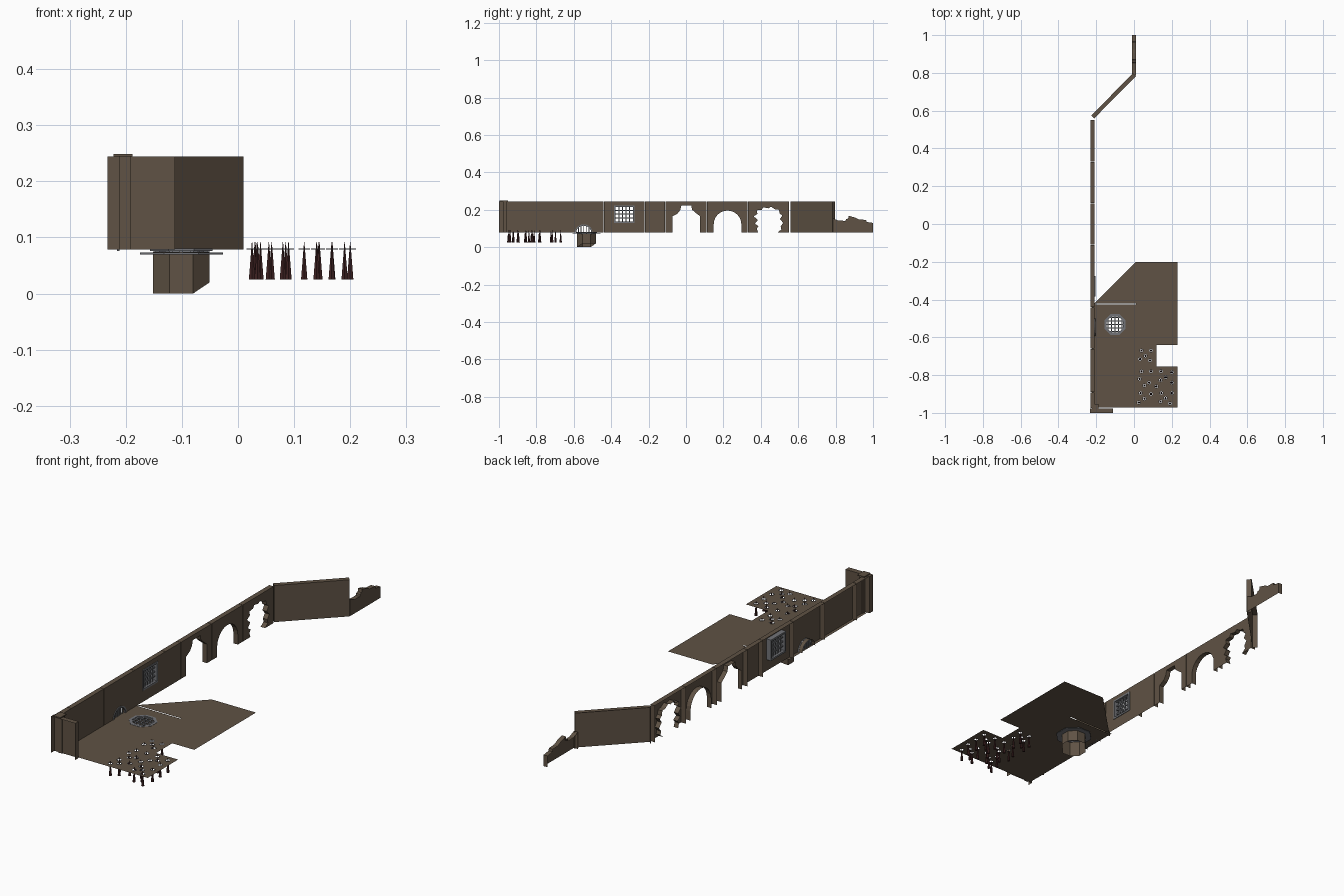
import bpy, bmesh, math
from mathutils import Vector

if "Cube" in bpy.data.objects:
    bpy.data.objects.remove(bpy.data.objects["Cube"])

B, T = 0.079, 0.244          # floor level and wall top


def material(name, rgb):
    m = bpy.data.materials.new(name)
    m.diffuse_color = (*rgb, 1)
    m.use_nodes = True
    m.node_tree.nodes["Principled BSDF"].inputs["Base Color"].default_value = m.diffuse_color
    return m


STONE = material("brown_stone", (0.115, 0.085, 0.058))
METAL = material("grey_metal", (0.17, 0.175, 0.19))
SPIKE = material("dark_red_iron", (0.05, 0.016, 0.016))


def finish(name, bm, mat):
    me = bpy.data.meshes.new(name)
    bm.to_mesh(me)
    bm.free()
    me.materials.append(mat)
    ob = bpy.data.objects.new(name, me)
    bpy.context.collection.objects.link(ob)
    return ob


def sheet(name, loops, place, mat, normal, depth=0, closed=False):
    """Flat outline with holes, rim extruded backwards; open back and base unless closed."""
    bm = bmesh.new()
    n = Vector(normal)
    layers = []
    for k in range(2 if depth else 1):
        rings, edges = [], []
        for lp in loops:
            vs = [bm.verts.new(place(*p) - n * depth * k) for p in lp]
            rings.append(vs)
            if k == 0 or closed:
                edges += [bm.edges.new((vs[i], vs[(i + 1) % len(vs)])) for i in range(len(vs))]
        layers.append(rings)
        if edges:
            bmesh.ops.triangle_fill(bm, edges=edges, use_beauty=True, use_dissolve=False, normal=n)
    if depth:
        for f, b in zip(*layers):
            for i in range(len(f)):
                j = (i + 1) % len(f)
                if not closed and max(f[i].co.z, f[j].co.z) < B + 1e-4:
                    continue
                bm.faces.new((f[i], f[j], b[j], b[i]))
    bmesh.ops.recalc_face_normals(bm, faces=bm.faces)
    return finish(name, bm, mat)


def box(bm, lo, hi):
    r = bmesh.ops.create_cube(bm, size=1)
    for v in r["verts"]:
        v.co = Vector([lo[i] + (v.co[i] + 0.5) * (hi[i] - lo[i]) for i in range(3)])


def ngon(cx, cy, r, n, off=0.5):
    return [(cx + r * math.cos(2 * math.pi * (i + off) / n),
             cy + r * math.sin(2 * math.pi * (i + off) / n)) for i in range(n)]


def wall_piece(name, p0, p1, opening=(), hole=None, top=None, depth=0.022):
    """Open-backed wall panel; front face is on the right of p0 -> p1."""
    a = Vector((*p0, 0))
    d = Vector((*p1, 0)) - a
    L = d.length
    d.normalize()
    n = Vector((d.y, -d.x, 0))
    outline = [(0, B)] + list(opening) + [(L, B)] + (top or [(L, T), (0, T)])
    loops = [outline] + ([hole] if hole else [])
    return sheet(name, loops, lambda u, z: a + d * u + Vector((0, 0, z)), STONE, n, depth)


X = -0.208                   # front face of the long wall


def long_piece(name, y0, y1, opening=(), hole=None):
    g = 0.001
    sh = lambda pts: [(y - y0 - g, z) for y, z in pts]
    wall_piece(name, (X, y0 + g), (X, y1 - g), sh(opening), sh(hole) if hole else None)


# openings in the long wall, as (y, z)
door = [(-.072, B), (-.072, .165), (-.045, .18), (-.03, .2), (-.025, .222),
        (.028, .222), (.033, .2), (.05, .185), (.076, .165), (.076, B)]
arch = [(.148, B)] + [(.222 - .074 * math.cos(math.pi * i / 12),
                       .122 + .074 * math.sin(math.pi * i / 12)) for i in range(13)] + [(.296, B)]
broken = [(.385, B), (.378, .1), (.388, .112), (.368, .125), (.384, .145), (.362, .165),
          (.382, .178), (.378, .197), (.405, .2), (.412, .213), (.44, .208), (.455, .216),
          (.475, .203), (.497, .2), (.5, .18), (.515, .17), (.502, .15), (.52, .13),
          (.506, .112), (.51, .095), (.49, B)]
drain = [(-.547 - .046 * math.cos(math.pi * i / 10),
          B + .042 * math.sin(math.pi * i / 10)) for i in range(11)]
window = [(-.382, .132), (-.278, .132), (-.278, .222), (-.382, .222)]

long_piece("plain_wall_corner", -.975, -.89)
long_piece("plain_wall_long", -.89, -.66)
long_piece("drain_wall", -.66, -.44, drain)
long_piece("window_wall", -.44, -.22, hole=window)
long_piece("plain_wall_half", -.22, -.11)
long_piece("door_wall", -.11, .11, door)
long_piece("arch_wall", .11, .33, arch)
long_piece("broken_hole_wall", .33, .552, broken)

# end return, diagonal and ruined walls
wall_piece("return_wall", (-.112, -.976), (-.233, -.976), depth=.024).location.y = 0
wall_piece("diagonal_wall", (-.211, .559), (.01, .782))
wall_piece("ruined_wall", (.01, .785), (.01, 1.0), depth=.02,
           top=[(.215, .13), (.18, .135), (.178, .146), (.14, .148), (.12, .158), (.085, .168),
                (.082, .153), (.07, .15), (.068, .141), (.03, .142), (.0, .155)])

# corner post with cap
bm = bmesh.new()
box(bm, (-.212, -.98, B), (-.192, -.957, T))
box(bm, (-.222, -.998, T), (-.188, -.953, .249))
finish("corner_post", bm, STONE)

# floor with spike holes, drain hole and seam
spikes = [(.04, -.78), (.09, -.78), (.03, -.82), (.08, -.84), (.055, -.855), (.035, -.895),
          (.09, -.9), (.055, -.925), (.025, -.945), (.118, -.86), (.143, -.78), (.2, -.785),
          (.168, -.812), (.14, -.827), (.2, -.84), (.145, -.895), (.2, -.895), (.167, -.922),
          (.14, -.94), (.19, -.95), (.04, -.67), (.09, -.67), (.06, -.698), (.032, -.715),
          (.085, -.722)]
PX, PY = -.101, -.532
floor = [(-.222, -.972), (.23, -.972), (.23, -.755), (.12, -.755), (.12, -.64), (.23, -.64),
         (.23, -.2), (.01, -.2), (-.208, -.418), (-.222, -.418)]
seam = [(-.205, -.426), (.01, -.426), (.01, -.421), (-.205, -.421)]
flat = lambda z: (lambda x, y: Vector((x, y, z)))
sheet("floor", [floor, seam, ngon(PX, PY, .058, 8)] + [ngon(x, y, .0095, 6) for x, y in spikes],
      flat(B), STONE, (0, 0, 1))

# spikes and their hole rims
bm = bmesh.new()
for x, y in spikes:
    r = bmesh.ops.create_cone(bm, cap_ends=True, segments=6, radius1=.0065, radius2=.0004, depth=.067)
    bmesh.ops.translate(bm, verts=r["verts"], vec=(x, y, .0585))
finish("floor_spikes", bm, SPIKE)
for x, y in spikes:
    sheet("spike_hole_rim", [ngon(x, y, .0115, 6), ngon(x, y, .009, 6)], flat(B + .001),
          METAL, (0, 0, 1), .0015, True)

# round floor grate: rim, flange and crossed bars
sheet("grate_rim", [ngon(PX, PY, .06, 8), ngon(PX, PY, .047, 8)], flat(B + .001),
      METAL, (0, 0, 1), .004, True)
sheet("grate_flange", [ngon(PX, PY, .08, 8), ngon(PX, PY, .05, 8)], flat(.073),
      METAL, (0, 0, 1), .003, True)
bm = bmesh.new()
for i in range(5):
    o = (i - 2) * .0185
    h = math.sqrt(.05 ** 2 - o ** 2)
    box(bm, (PX + o - .003, PY - h, .0745), (PX + o + .003, PY + h, .0785))
    box(bm, (PX - h, PY + o - .003, .0745), (PX + h, PY + o + .003, .0785))
finish("grate_bars", bm, METAL)

# octagonal shaft under the grate, open below
bm = bmesh.new()
ring = ngon(PX, PY, .0545, 8)
up = [bm.verts.new((x, y, .074)) for x, y in ring]
dn = [bm.verts.new((x, y, .02 if x > PX + .04 or y > PY + .04 else 0)) for x, y in ring]
for i in range(8):
    j = (i + 1) % 8
    bm.faces.new((dn[i], dn[j], up[j], up[i]))
finish("drain_shaft", bm, STONE)

# barred window
cy, cz = -.33, .177
side = lambda y, z: Vector((X + .003, y, z))
rect = lambda w, h: [(cy - w, cz - h), (cy + w, cz - h), (cy + w, cz + h), (cy - w, cz + h)]
sheet("window_frame", [rect(.054, .047), rect(.046, .039)], side, METAL, (1, 0, 0), .026, True)
bm = bmesh.new()
for i in range(4):
    o = (i - 1.5)
    box(bm, (-.222, cy + o * .0185 - .003, cz - .04), (-.214, cy + o * .0185 + .003, cz + .04))
    if i < 3:
        q = cz + (i - 1) * .02
        box(bm, (-.221, cy - .047, q - .003), (-.215, cy + .047, q + .003))
finish("window_bars", bm, METAL)

# wall drain: arched rim and upright bars
half = lambda r, h: [(-.547 - r * math.cos(math.pi * i / 10), B + h * math.sin(math.pi * i / 10))
                     for i in range(11)]
sheet("wall_drain_rim", [half(.047, .043) + half(.04, .036)[::-1]], side, METAL, (1, 0, 0), .008, True)
bm = bmesh.new()
for i in range(5):
    o = (i - 2) * .014
    h = .038 * math.sqrt(1 - (o / .044) ** 2)
    box(bm, (-.216, -.547 + o - .0022, B - .003), (-.211, -.547 + o + .0022, B + h))
finish("wall_drain_bars", bm, METAL)
